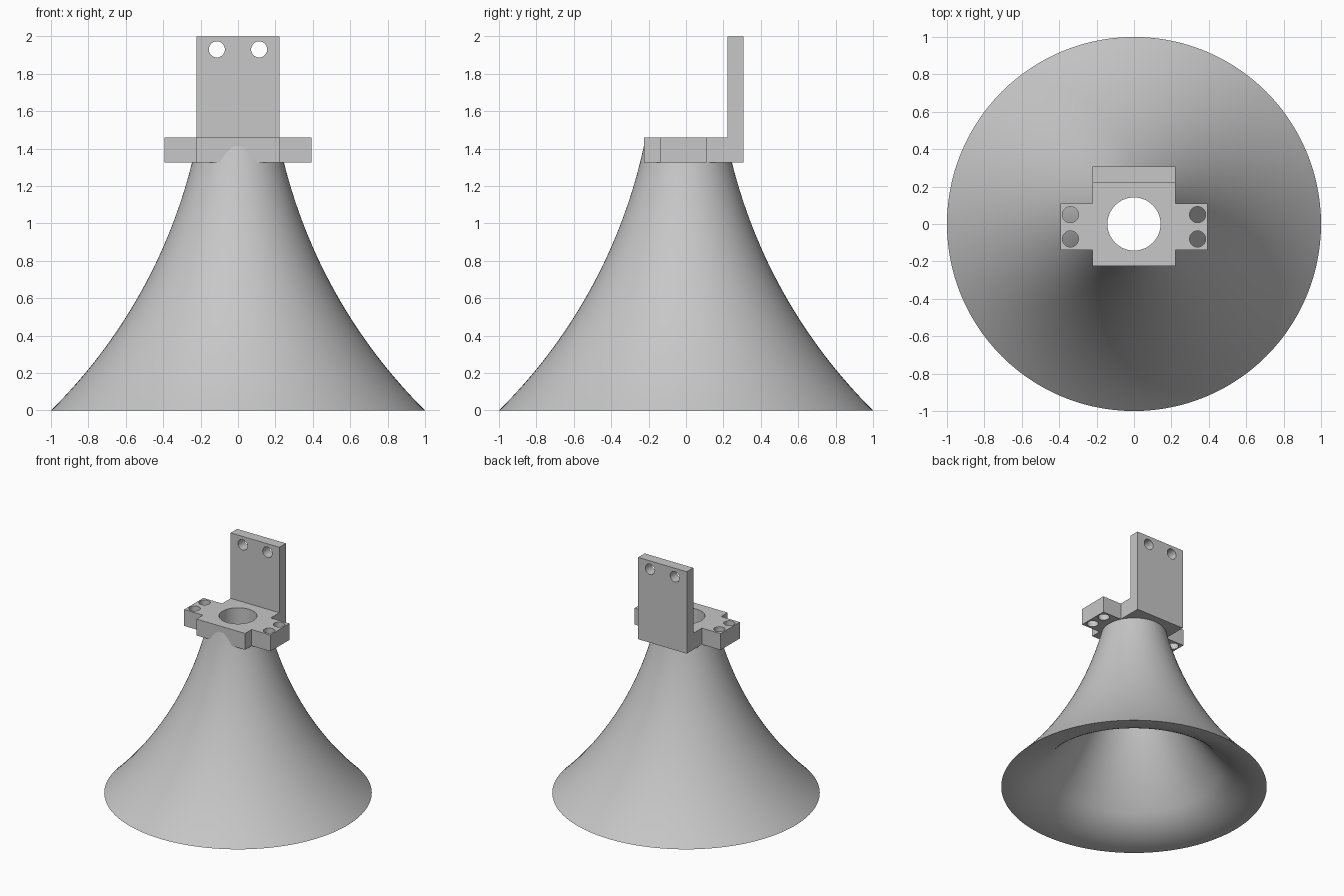
import bpy, bmesh, math
from math import sin, cos, pi

cube = bpy.data.objects.get("Cube")
if cube:
    bpy.data.objects.remove(cube, do_unlink=True)

gray = bpy.data.materials.new("plain_gray")
gray.use_nodes = True
COLOR = (0.57, 0.57, 0.57, 1)
gray.diffuse_color = COLOR
gray.node_tree.nodes["Principled BSDF"].inputs["Base Color"].default_value = COLOR


def finish(obj):
    """Select one object and shade it smooth with sharp creases."""
    bpy.ops.object.select_all(action='DESELECT')
    obj.select_set(True)
    bpy.context.view_layer.objects.active = obj
    if obj.type == 'CURVE':
        bpy.ops.object.convert(target='MESH')
        obj = bpy.context.view_layer.objects.active
    bpy.ops.object.shade_smooth_by_angle(angle=math.radians(30))


def arc(p0, p1, start, n):
    """Circular arc in (radius, z) leaving p0 at a given steepness in degrees."""
    dr, dz = p0[0] - p1[0], p1[1] - p0[1]
    a0 = math.radians(start)
    half = math.atan2(dz, dr) - a0
    R = math.hypot(dr, dz) / (2 * sin(half))
    pts = []
    for i in range(n + 1):
        a = a0 + 2 * half * i / n
        pts.append((p0[0] - R * (sin(a) - sin(a0)), p0[1] - R * (cos(a) - cos(a0))))
    return pts


def circle(cx, cy, r, n=40):
    return [(cx + r * cos(2 * pi * i / n), cy + r * sin(2 * pi * i / n)) for i in range(n)]


def plate(name, loops, thickness, location, rotation=(0, 0, 0)):
    """Flat plate from an outline and its holes, extruded about its middle."""
    cu = bpy.data.curves.new(name, 'CURVE')
    cu.dimensions = '2D'
    cu.fill_mode = 'BOTH'
    cu.extrude = thickness / 2
    for loop in loops:
        sp = cu.splines.new('POLY')
        sp.points.add(len(loop) - 1)
        for p, (x, y) in zip(sp.points, loop):
            p.co = (x, y, 0, 1)
        sp.use_cyclic_u = True
    cu.materials.append(gray)
    obj = bpy.data.objects.new(name, cu)
    obj.location = location
    obj.rotation_euler = rotation
    bpy.context.collection.objects.link(obj)
    finish(obj)


# Horn: concave outside, inside flaring flat towards the rim
outer = arc((1, 0), (0.226, 1.41), 44.7, 32)
flare = arc((1, 0), (0.66, 0.155), 0, 14)
throat = arc((0.66, 0.155), (0.143, 1.33), 49, 24)
profile = outer + (flare + throat[1:])[:0:-1]

bm = bmesh.new()
verts = [bm.verts.new((r, 0, z)) for r, z in profile]
edges = [bm.edges.new((verts[i], verts[(i + 1) % len(verts)])) for i in range(len(verts))]
bmesh.ops.spin(bm, geom=verts + edges, cent=(0, 0, 0), axis=(0, 0, 1),
               angle=2 * pi, steps=112, use_merge=True)
bmesh.ops.remove_doubles(bm, verts=bm.verts, dist=1e-5)
bmesh.ops.recalc_face_normals(bm, faces=bm.faces)
mesh = bpy.data.meshes.new("horn")
bm.to_mesh(mesh)
bm.free()
mesh.materials.append(gray)
horn = bpy.data.objects.new("horn", mesh)
bpy.context.collection.objects.link(horn)
finish(horn)

# Mounting plate: cross outline with a bore and four screw holes
W, EAR, FRONT, BACK = 0.222, 0.393, -0.225, 0.222
right_side = [(W, FRONT), (W, -0.14), (EAR, -0.14), (EAR, 0.11), (W, 0.11), (W, BACK)]
outline = right_side + [(-x, y) for x, y in reversed(right_side)]
holes = [circle(0, 0, 0.142, 64)]
holes += [circle(sx * 0.34, y, 0.043) for sx in (-1, 1) for y in (0.05, -0.08)]
plate("mounting_plate", [outline] + holes, 0.135, (0, 0, 1.3925))

# Upright back plate with two screw holes, standing along the rear edge
back = [(-W, 1.325), (W, 1.325), (W, 2.0), (-W, 2.0)]
plate("back_plate", [back] + [circle(sx * 0.113, 1.93, 0.043) for sx in (-1, 1)],
      0.085, (0, 0.2645, 0), (pi / 2, 0, 0))
